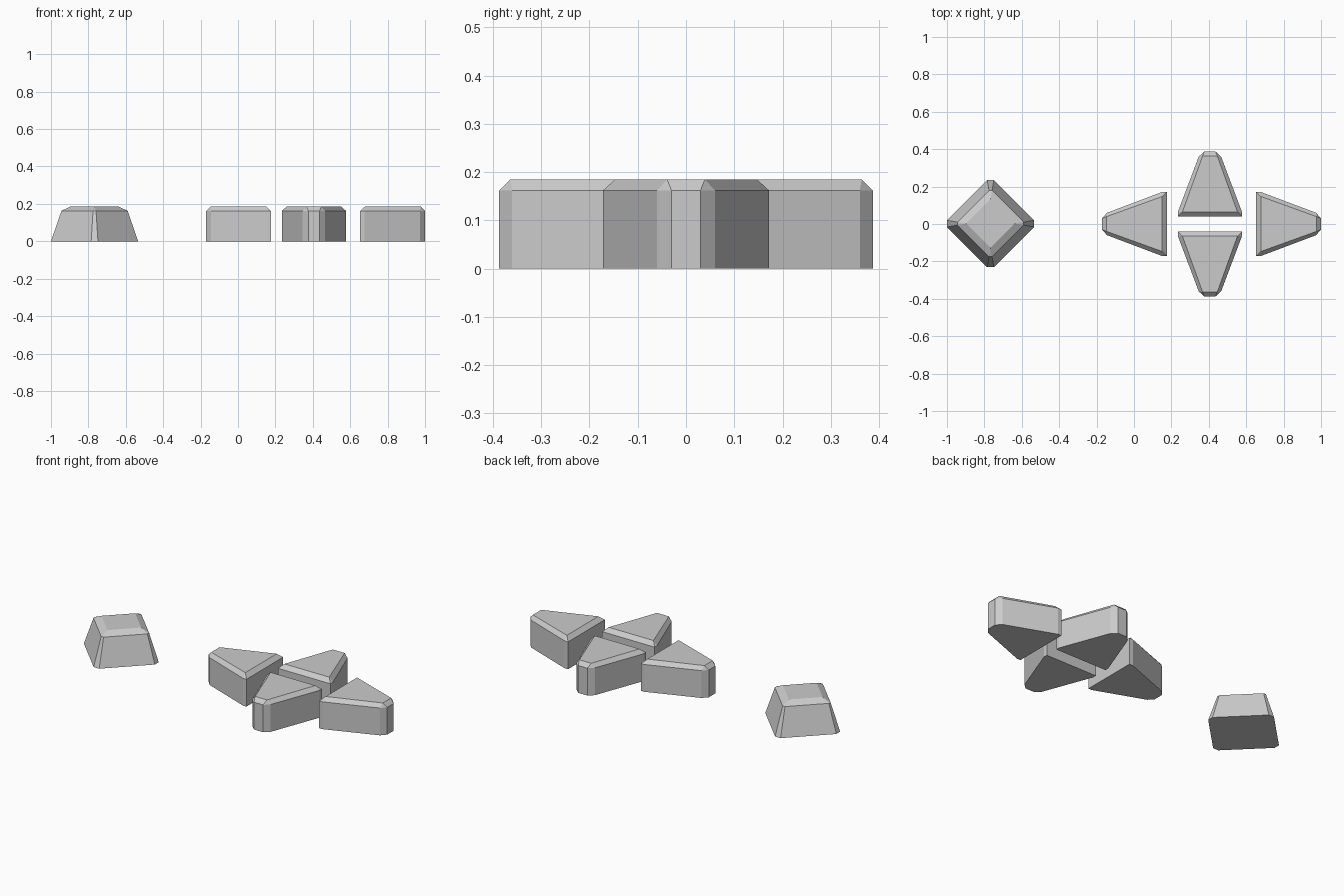
import bpy, bmesh
from math import radians
from mathutils import Matrix

if "Cube" in bpy.data.objects:
    bpy.data.objects.remove(bpy.data.objects["Cube"])


def loft(name, rings, loc, angle=0):
    """Stack of (outline, z) rings with equal point counts, capped both ends."""
    bm = bmesh.new()
    loops = [[bm.verts.new((x, y, z)) for x, y in pts] for pts, z in rings]
    n = len(loops[0])
    for low, high in zip(loops, loops[1:]):
        for i in range(n):
            j = (i + 1) % n
            bm.faces.new((low[i], low[j], high[j], high[i]))
    bm.faces.new(loops[0][::-1])
    bm.faces.new(loops[-1])
    # merge points that meet, so chamfers end in triangles
    bmesh.ops.remove_doubles(bm, verts=bm.verts, dist=0.0005)
    bmesh.ops.recalc_face_normals(bm, faces=bm.faces)
    bm.transform(Matrix.Rotation(radians(angle), 4, 'Z'))
    me = bpy.data.meshes.new(name)
    bm.to_mesh(me)
    bm.free()
    ob = bpy.data.objects.new(name, me)
    ob.location = loc
    bpy.context.collection.objects.link(ob)
    return ob


def mirrored(right):
    """Complete a right-hand outline with its mirror across x = 0."""
    return right + [(-x, y) for x, y in reversed(right)]


def diamond(r, c):
    """Diamond of half-diagonal r with its corners cut to half-width c."""
    pts = [(r, -c), (r, c), (c, r), (-c, r), (-r, c), (-r, -c), (-c, -r), (c, -r)]
    return pts


# Four wedge buttons pointing outwards
outer = mirrored([(0.172, 0.040), (0.172, 0.063), (0.060, 0.360), (0.030, 0.387)])
inner = mirrored([(0.147, 0.065), (0.147, 0.065), (0.039, 0.364), (0.039, 0.364)])
for name, angle, loc in (
    ("button_back", 0, (0.406, 0, 0)),
    ("button_left", 90, (0.216, 0, 0)),
    ("button_front", 180, (0.406, 0, 0)),
    ("button_right", 270, (0.613, 0, 0)),
):
    loft(name, [(outer, 0), (outer, 0.162), (inner, 0.185)], loc, angle)

# Tapered diamond button with bevelled top
loft("diamond_button", [
    (diamond(0.233, 0.018), 0),
    (diamond(0.177, 0.008), 0.163),
    (diamond(0.130, 0.0), 0.185),
], (-0.767, 0.002, 0))
